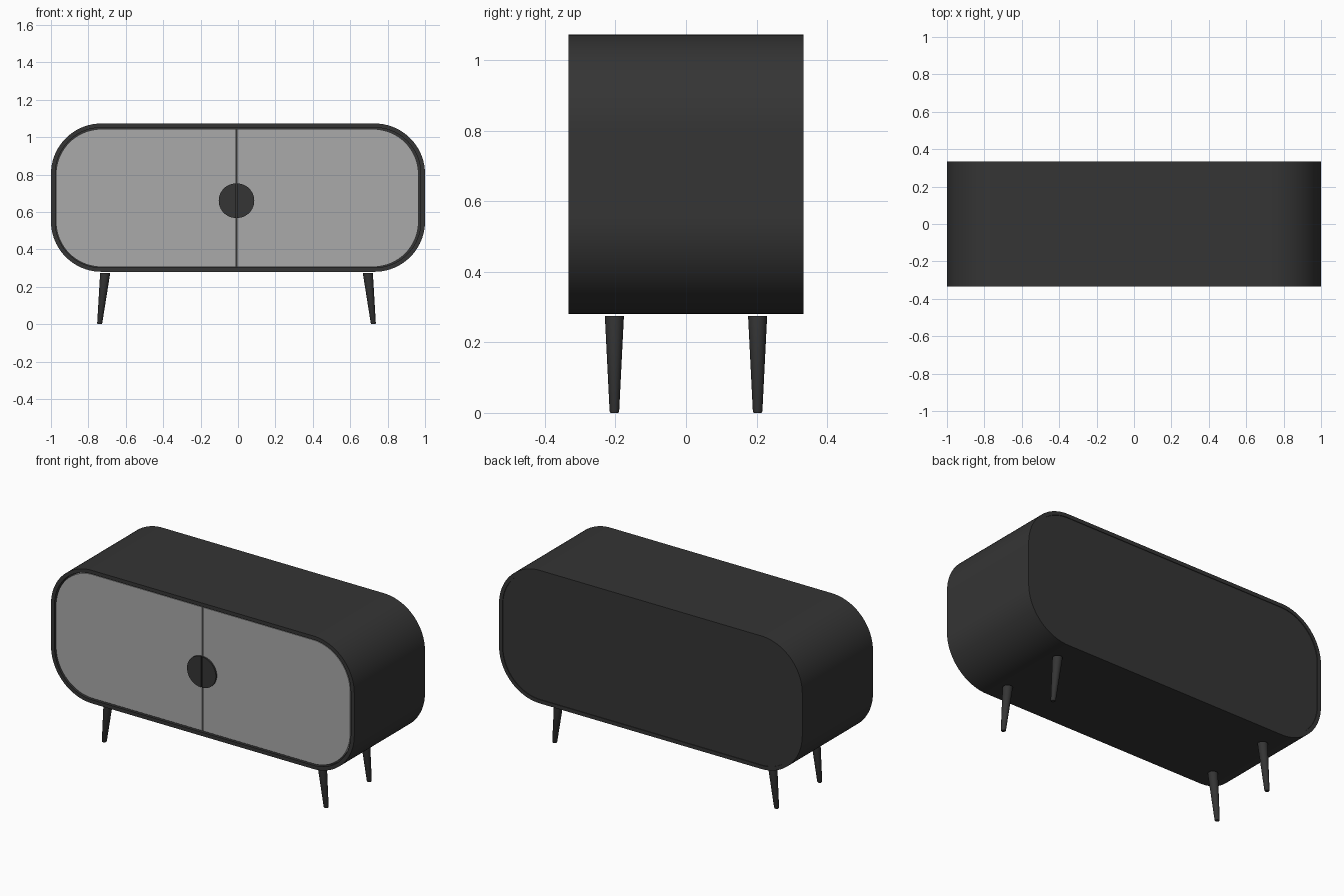
import bpy, bmesh, math
from mathutils import Vector

if "Cube" in bpy.data.objects:
    bpy.data.objects.remove(bpy.data.objects["Cube"])

FRONT, BACK = -0.333, 0.333
SEAM = -0.008


def material(name, v):
    m = bpy.data.materials.new(name)
    m.diffuse_color = (v, v, v, 1)
    m.use_nodes = True
    m.node_tree.nodes["Principled BSDF"].inputs["Base Color"].default_value = m.diffuse_color
    return m


DARK = material("dark_wood", 0.035)
LIGHT = material("light_door", 0.4)


def finish(name, bm, mat):
    bmesh.ops.recalc_face_normals(bm, faces=bm.faces)
    me = bpy.data.meshes.new(name)
    bm.to_mesh(me)
    bm.free()
    me.materials.append(mat)
    me.shade_smooth()
    me.set_sharp_from_angle(angle=math.radians(30))
    ob = bpy.data.objects.new(name, me)
    bpy.context.collection.objects.link(ob)
    return ob


def arc(cx, cz, r, a0, a1, n=24):
    return [(cx + r * math.cos(math.radians(a0 + (a1 - a0) * i / n)),
             cz + r * math.sin(math.radians(a0 + (a1 - a0) * i / n))) for i in range(n + 1)]


def outline(x0, x1, z0, z1, rl, rr):
    """Rectangle with separate left and right corner radii (0 = square)."""
    pts = []
    for x, z, sx, sz, r, a in ((x1, z1, -1, -1, rr, 0), (x0, z1, 1, -1, rl, 90),
                               (x0, z0, 1, 1, rl, 180), (x1, z0, -1, 1, rr, 270)):
        pts += arc(x + sx * r, z + sz * r, r, a, a + 90) if r else [(x, z)]
    return pts


def slab(name, pts, y0, y1, mat):
    bm = bmesh.new()
    a = [bm.verts.new((x, y0, z)) for x, z in pts]
    b = [bm.verts.new((x, y1, z)) for x, z in pts]
    bm.faces.new(a)
    bm.faces.new(b)
    for i in range(len(a)):
        bm.faces.new((a[i - 1], a[i], b[i], b[i - 1]))
    return finish(name, bm, mat)


# Rounded hollow shell
bm = bmesh.new()
outer = outline(-1, 1, 0.28, 1.073, 0.27, 0.27)
inner = outline(-0.977, 0.977, 0.302, 1.051, 0.247, 0.247)
loops = [[bm.verts.new((x, y, z)) for x, z in p]
         for p, y in ((outer, FRONT), (outer, BACK), (inner, BACK), (inner, FRONT))]
for k in range(4):
    p, q = loops[k - 1], loops[k]
    for i in range(len(p)):
        bm.faces.new((p[i - 1], p[i], q[i], q[i - 1]))
finish("cabinet_shell", bm, DARK)

# Back panel, almost flush
slab("back_panel", outline(-0.977, 0.977, 0.302, 1.051, 0.247, 0.247), BACK - 0.025, BACK - 0.004, DARK)

# Inner backing behind the doors, seen as the dark seam
slab("door_backing", outline(-0.977, 0.977, 0.302, 1.051, 0.247, 0.247), FRONT + 0.03, FRONT + 0.04, DARK)

# Doors and half-round pulls either side of the seam
GAP = 0.003
slab("left_door", outline(-0.973, SEAM - GAP, 0.306, 1.043, 0.243, 0), FRONT + 0.01, FRONT + 0.03, LIGHT)
slab("right_door", outline(SEAM + GAP, 0.965, 0.306, 1.043, 0, 0.243), FRONT + 0.01, FRONT + 0.03, LIGHT)
slab("left_pull", arc(SEAM - GAP, 0.66, 0.092, 90, 270, 32), FRONT, FRONT + 0.012, DARK)
slab("right_pull", arc(SEAM + GAP, 0.66, 0.092, -90, 90, 32), FRONT, FRONT + 0.012, DARK)

# Tapered legs leaning outwards
for sx, side in ((-1, "left"), (1, "right")):
    for y, place in ((-0.203, "front"), (0.203, "back")):
        bm = bmesh.new()
        rings = []
        for x, z, r in ((0.732, 0, 0.011), (0.7315, 0.004, 0.0135), (0.702, 0.274, 0.027)):
            c = Vector((sx * x - 0.008, y, z))
            rings.append([bm.verts.new(c + Vector((r * math.cos(t), r * math.sin(t), 0)))
                          for t in (math.tau * i / 32 for i in range(32))])
        for p, q in zip(rings, rings[1:]):
            for i in range(32):
                bm.faces.new((p[i - 1], p[i], q[i], q[i - 1]))
        bm.faces.new(rings[0])
        bm.faces.new(rings[-1])
        finish(f"{place}_{side}_leg", bm, DARK)
